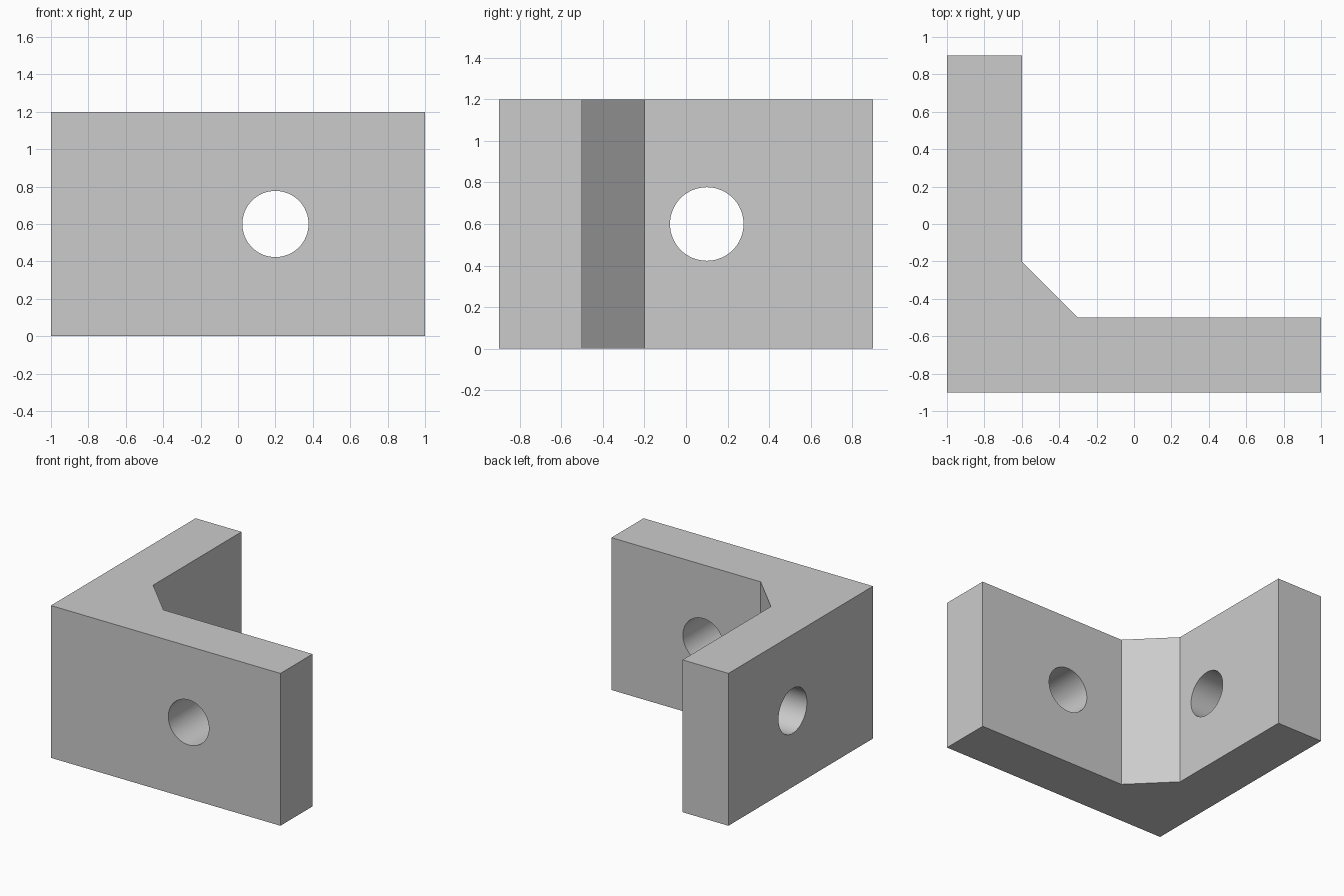
import bpy
import bmesh
import math

HEIGHT = 1.2
HOLE_RADIUS = 0.177

default = bpy.data.objects.get("Cube")
if default:
    bpy.data.objects.remove(default, do_unlink=True)

# Plain grey metal
grey = bpy.data.materials.new("grey_metal")
grey.use_nodes = True
colour = (0.6, 0.6, 0.6, 1)
grey.diffuse_color = colour
grey.node_tree.nodes["Principled BSDF"].inputs["Base Color"].default_value = colour

# Angle bracket: L-shaped outline with a chamfered inner corner, extruded upward
outline = [(-1, -0.9), (1, -0.9), (1, -0.5), (-0.3, -0.5),
           (-0.6, -0.2), (-0.6, 0.9), (-1, 0.9)]
bm = bmesh.new()
base = bm.faces.new([bm.verts.new((x, y, 0)) for x, y in outline])
top = bmesh.ops.extrude_face_region(bm, geom=[base])["geom"]
bmesh.ops.translate(bm, vec=(0, 0, HEIGHT),
                    verts=[v for v in top if isinstance(v, bmesh.types.BMVert)])
bmesh.ops.recalc_face_normals(bm, faces=bm.faces)
mesh = bpy.data.meshes.new("angle_bracket")
bm.to_mesh(mesh)
bm.free()
mesh.materials.append(grey)
bracket = bpy.data.objects.new("angle_bracket", mesh)
bpy.context.collection.objects.link(bracket)
bpy.context.view_layer.objects.active = bracket


def drill(name, location, rotation):
    """Cut a round bolt hole through one leg of the bracket."""
    bpy.ops.mesh.primitive_cylinder_add(vertices=64, radius=HOLE_RADIUS, depth=0.6,
                                        location=location, rotation=rotation)
    cutter = bpy.context.object
    cutter.name = name
    cutter.hide_render = True
    cutter.data.materials.append(grey)
    cut = bracket.modifiers.new(name, "BOOLEAN")
    cut.operation = "DIFFERENCE"
    cut.solver = "EXACT"
    cut.object = cutter
    bpy.context.view_layer.objects.active = bracket
    bpy.ops.object.modifier_apply(modifier=cut.name)
    bpy.data.objects.remove(cutter, do_unlink=True)


# One bolt hole in each leg
drill("front_leg_hole", (0.2, -0.7, HEIGHT / 2), (math.pi / 2, 0, 0))
drill("side_leg_hole", (-0.8, 0.1, HEIGHT / 2), (0, math.pi / 2, 0))

# Smooth hole walls, sharp edges elsewhere
bpy.ops.object.select_all(action="DESELECT")
bracket.select_set(True)
bpy.context.view_layer.objects.active = bracket
bpy.ops.object.shade_smooth_by_angle(angle=math.radians(30))
